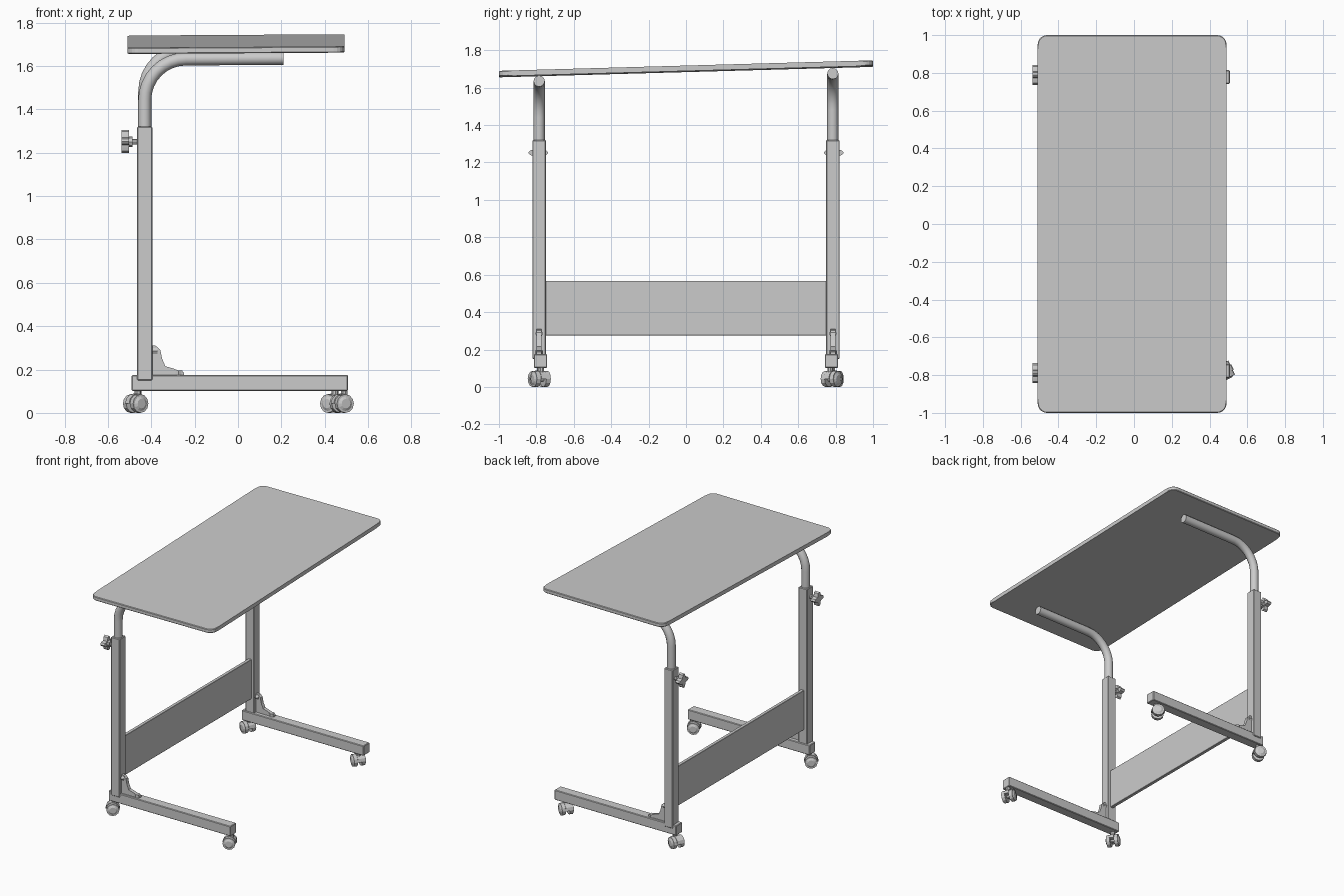
import bpy, bmesh
from math import sin, cos, pi, radians
from mathutils import Vector, Matrix

if "Cube" in bpy.data.objects:
    bpy.data.objects.remove(bpy.data.objects["Cube"])


def finish(name, bm, smooth=False):
    bmesh.ops.recalc_face_normals(bm, faces=bm.faces)
    me = bpy.data.meshes.new(name)
    bm.to_mesh(me)
    bm.free()
    ob = bpy.data.objects.new(name, me)
    bpy.context.collection.objects.link(ob)
    if smooth:
        bpy.ops.object.select_all(action='DESELECT')
        ob.select_set(True)
        bpy.context.view_layer.objects.active = ob
        bpy.ops.object.shade_smooth_by_angle(angle=radians(35))
    return ob


def add_box(bm, lo, hi):
    lo, hi = Vector(lo), Vector(hi)
    size = hi - lo
    m = Matrix.Translation((lo + hi) / 2) @ Matrix.Diagonal((*size, 1))
    bmesh.ops.create_cube(bm, size=1, matrix=m)


def box(name, lo, hi, bevel=0.004):
    bm = bmesh.new()
    add_box(bm, lo, hi)
    bmesh.ops.bevel(bm, geom=bm.edges[:], offset=bevel, segments=1, affect='EDGES')
    return finish(name, bm)


def add_prism(bm, pts, direction):
    face = bm.faces.new([bm.verts.new(p) for p in pts])
    new = bmesh.ops.extrude_face_region(bm, geom=[face])['geom']
    bmesh.ops.translate(bm, vec=direction, verts=[v for v in new if isinstance(v, bmesh.types.BMVert)])


def add_cyl(bm, center, axis, r, depth, sides=12, r2=None):
    rot = Vector((0, 0, 1)).rotation_difference(Vector(axis)).to_matrix().to_4x4()
    return bmesh.ops.create_cone(bm, cap_ends=True, segments=sides, radius1=r,
                                 radius2=r if r2 is None else r2, depth=depth,
                                 matrix=Matrix.Translation(center) @ rot)['verts']


# Tabletop: rounded rectangle with a slight tilt
def tabletop():
    bm = bmesh.new()
    r, pts = 0.05, []
    for cx, cy, a0 in ((0.45, 0.95, 0), (-0.45, 0.95, 90), (-0.45, -0.95, 180), (0.45, -0.95, 270)):
        for i in range(6):
            a = radians(a0 + 18 * i)
            x, y = cx + r * cos(a), cy + r * sin(a)
            pts.append((x - 0.01, y, 1.686 + 0.028 * y + 0.006 * x))
    add_prism(bm, pts, (0, 0, 0.029))
    rim = [e for e in bm.edges if abs(e.verts[0].co.z - e.verts[1].co.z) < 0.028 and len(e.link_faces) == 2]
    bmesh.ops.bevel(bm, geom=rim, offset=0.004, segments=1, affect='EDGES')
    finish("tabletop", bm)


# Bent tube rising from the post and running under the top
def bent_tube(name, y, top):
    r = 0.03
    R = 0.19
    cx, cz = -0.43 + R, top - R
    path = [Vector((-0.43, y, 1.22))]
    path += [Vector((cx - R * cos(a), y, cz + R * sin(a))) for a in (i * pi / 16 for i in range(9))]
    path.append(Vector((0.21, y, top + 0.003)))
    bm, rings = bmesh.new(), []
    for i, p in enumerate(path):
        t = (path[min(i + 1, len(path) - 1)] - path[max(i - 1, 0)]).normalized()
        n = t.cross(Vector((0, 1, 0)))
        rings.append([bm.verts.new(p + r * (cos(a) * n + sin(a) * Vector((0, 1, 0))))
                      for a in (2 * pi * k / 12 for k in range(12))])
    for a, b in zip(rings, rings[1:]):
        for k in range(12):
            bm.faces.new((a[k], a[k - 1], b[k - 1], b[k]))
    bm.faces.new(rings[0])
    bm.faces.new(rings[-1])
    finish(name, bm, True)


# Height clamp: threaded shaft, hub and lobed hand knob
def knob(name, y):
    bm = bmesh.new()
    add_cyl(bm, (-0.482, y, 1.25), (1, 0, 0), 0.013, 0.05, 8)
    add_cyl(bm, (-0.497, y, 1.25), (1, 0, 0), 0.024, 0.02, 8)
    pts = []
    for i in range(24):
        a = 2 * pi * i / 24
        rad = 0.039 + 0.014 * cos(4 * a)
        pts.append((-0.537, y + rad * sin(a), 1.252 + rad * cos(a)))
    add_prism(bm, pts, (0.034, 0, 0))
    finish(name, bm)


# Twin-wheel swivel caster
def caster(name, x, y, turn):
    bm = bmesh.new()
    for s in (-1, 1):
        add_cyl(bm, (0, s * 0.028, 0.043), (0, 1, 0), 0.043, 0.026, 12)
        add_cyl(bm, (0, s * 0.044, 0.043), (0, s, 0), 0.036, 0.008, 12, 0.022)
    add_cyl(bm, (0, 0, 0.043), (0, 1, 0), 0.015, 0.06, 8)
    hood = [(0.048 * cos(a), -0.016, 0.043 + 0.046 * sin(a)) for a in (pi * i / 6 for i in range(7))]
    add_prism(bm, hood, (0, 0.032, 0))
    add_cyl(bm, (0.012, 0, 0.09), (0, 0, 1), 0.016, 0.05, 8)
    bmesh.ops.transform(bm, verts=bm.verts, matrix=Matrix.Translation((x, y, 0)) @ Matrix.Rotation(radians(turn), 4, 'Z'))
    finish(name, bm)


# Corner brace between post and foot, with bolt heads
def brace(name, y):
    bm = bmesh.new()
    prof = [(-0.4, 0.17), (-0.25, 0.17), (-0.25, 0.187), (-0.3, 0.205), (-0.335, 0.215),
            (-0.35, 0.25), (-0.358, 0.29), (-0.38, 0.31), (-0.4, 0.31)]
    add_prism(bm, [(x, y - 0.013, z) for x, z in prof], (0, 0.026, 0))
    add_cyl(bm, (-0.275, y, 0.184), (0, 0, 1), 0.021, 0.022, 6)
    add_cyl(bm, (-0.385, y, 0.285), (1, 0, 0), 0.021, 0.026, 6)
    finish(name, bm)


tabletop()
for side, s, tube_z, front_x, turn in (("front", -1, 1.632, 0.478, 25), ("back", 1, 1.672, 0.437, -35)):
    y, fy = s * 0.785, s * 0.778
    box(side + "_post", (-0.465, y - 0.036, 0.15), (-0.395, y + 0.036, 1.32))
    box(side + "_foot", (-0.49, fy - 0.036, 0.102), (0.507, fy + 0.036, 0.175))
    bent_tube(side + "_bent_tube", y, tube_z)
    knob(side + "_clamp_knob", s * 0.79)
    brace(side + "_corner_brace", y)
    caster(side + "_rear_caster", -0.472, s * 0.788, turn + 10)
    caster(side + "_outer_caster", front_x, fy, turn)

# Cross panel joining the posts
box("cross_panel", (-0.44, -0.76, 0.275), (-0.415, 0.76, 0.567), 0.002)
